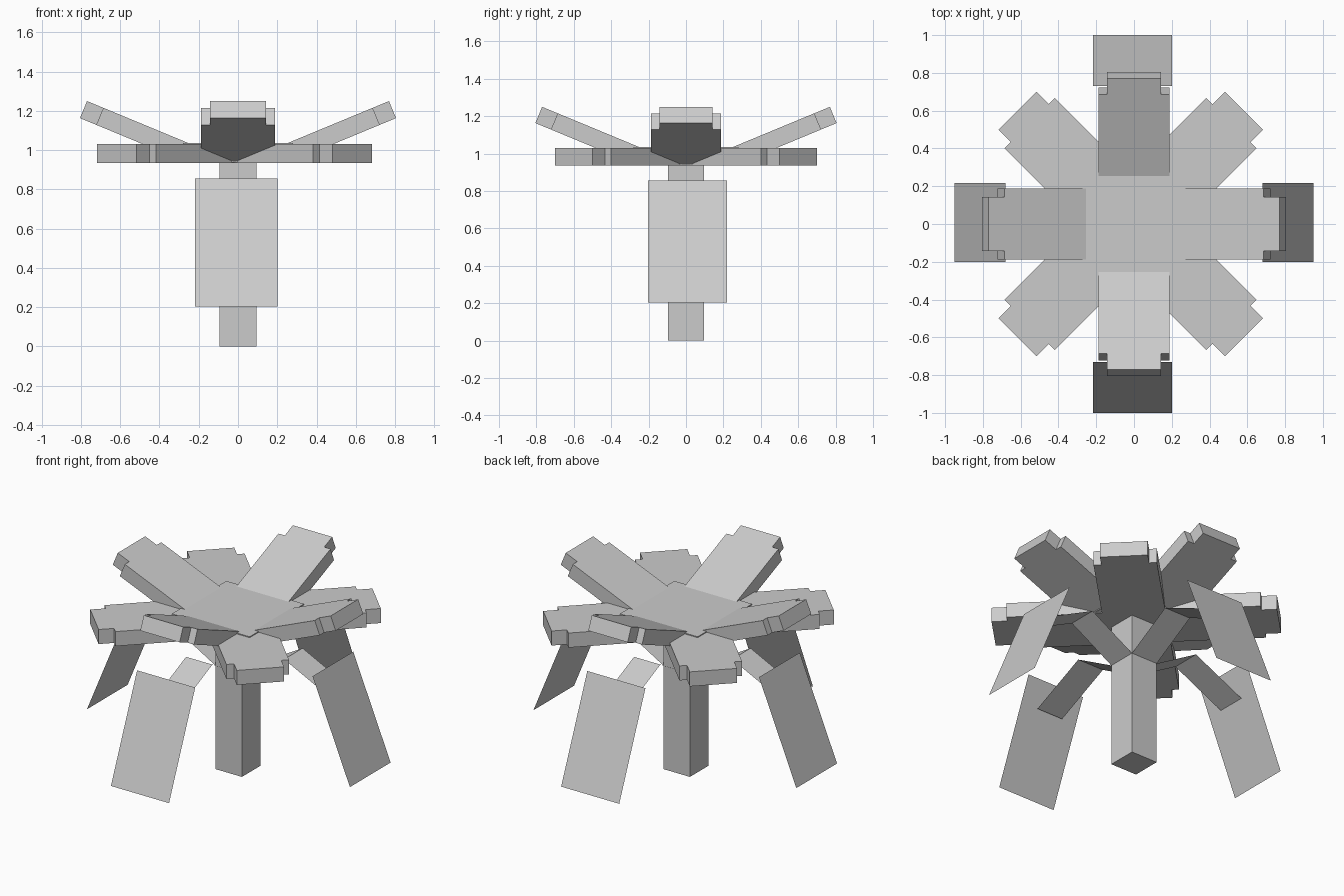
import bpy, math
from mathutils import Matrix

if "Cube" in bpy.data.objects:
    bpy.data.objects.remove(bpy.data.objects["Cube"])

grey = bpy.data.materials.new("plain grey")
grey.diffuse_color = (0.6, 0.6, 0.6, 1)
grey.use_nodes = True
grey.node_tree.nodes["Principled BSDF"].inputs["Base Color"].default_value = grey.diffuse_color


def make(name, verts, faces, matrix=Matrix()):
    me = bpy.data.meshes.new(name)
    me.from_pydata([matrix @ Matrix.Translation(v).to_translation() for v in verts], [], faces)
    me.materials.append(grey)
    me.update()
    ob = bpy.data.objects.new(name, me)
    bpy.context.collection.objects.link(ob)
    return ob


def prism(name, outline, z0, z1, matrix=Matrix()):
    """Extrude a flat outline from z0 to z1."""
    n = len(outline)
    verts = [(x, y, z0) for x, y in outline] + [(x, y, z1) for x, y in outline]
    faces = [tuple(reversed(range(n))), tuple(range(n, 2 * n))]
    faces += [(i, (i + 1) % n, n + (i + 1) % n, n + i) for i in range(n)]
    return make(name, verts, faces, matrix)


def square(r):
    return [(-r, -r), (r, -r), (r, r), (-r, r)]


def petal(start, shoulder, tip):
    """Petal outline along +x with a narrower stepped tip."""
    w, t = 0.188, 0.142
    return [(start, -w), (shoulder, -w), (shoulder, -t), (tip, -t),
            (tip, t), (shoulder, t), (shoulder, w), (start, w)]


def strip(name, profile, half, matrix):
    """Thin sheet following an (r, z) profile."""
    verts = [(r, s * half, z) for r, z in profile for s in (-1, 1)]
    faces = [(2 * i, 2 * i + 2, 2 * i + 3, 2 * i + 1) for i in range(len(profile) - 1)]
    return make(name, verts, faces, matrix)


# Stem and flower centre
prism("stem", square(0.095), 0, 0.95)
prism("flower_centre", square(0.281), 0.94, 1.036)

for i in range(4):
    turn = Matrix.Rotation(i * math.pi / 2, 4, 'Z')

    # Flat diagonal petals
    diagonal = Matrix.Translation((-0.018, 0, 0)) @ Matrix.Rotation(math.pi / 4 + i * math.pi / 2, 4, 'Z')
    prism(f"flat_petal_{i + 1}", petal(0.0, 0.755, 0.848), 0.935, 1.03, diagonal)

    # Raised petals, tilted up from the centre
    tilt = (turn @ Matrix.Translation((0.262, 0, 0.938))
            @ Matrix.Rotation(-math.radians(22.5), 4, 'Y'))
    prism(f"raised_petal_{i + 1}", petal(0.0, 0.498, 0.588), 0, 0.094, tilt)

    # Bent leaf stalk and drooping leaf blade
    along_y = i % 2 == 1
    out = 0.05 if along_y else 0.0
    strip(f"leaf_stalk_{i + 1}", [(0.09, 0.672), (0.40, 0.85), (0.75 + out / 2, 0.68)], 0.095, turn)
    shift = Matrix.Translation((-0.008, 0, 0) if along_y else (0, 0.008, 0))
    strip(f"leaf_blade_{i + 1}", [(0.68 + out, 0.855), (0.95 + out, 0.203)], 0.21, shift @ turn)
